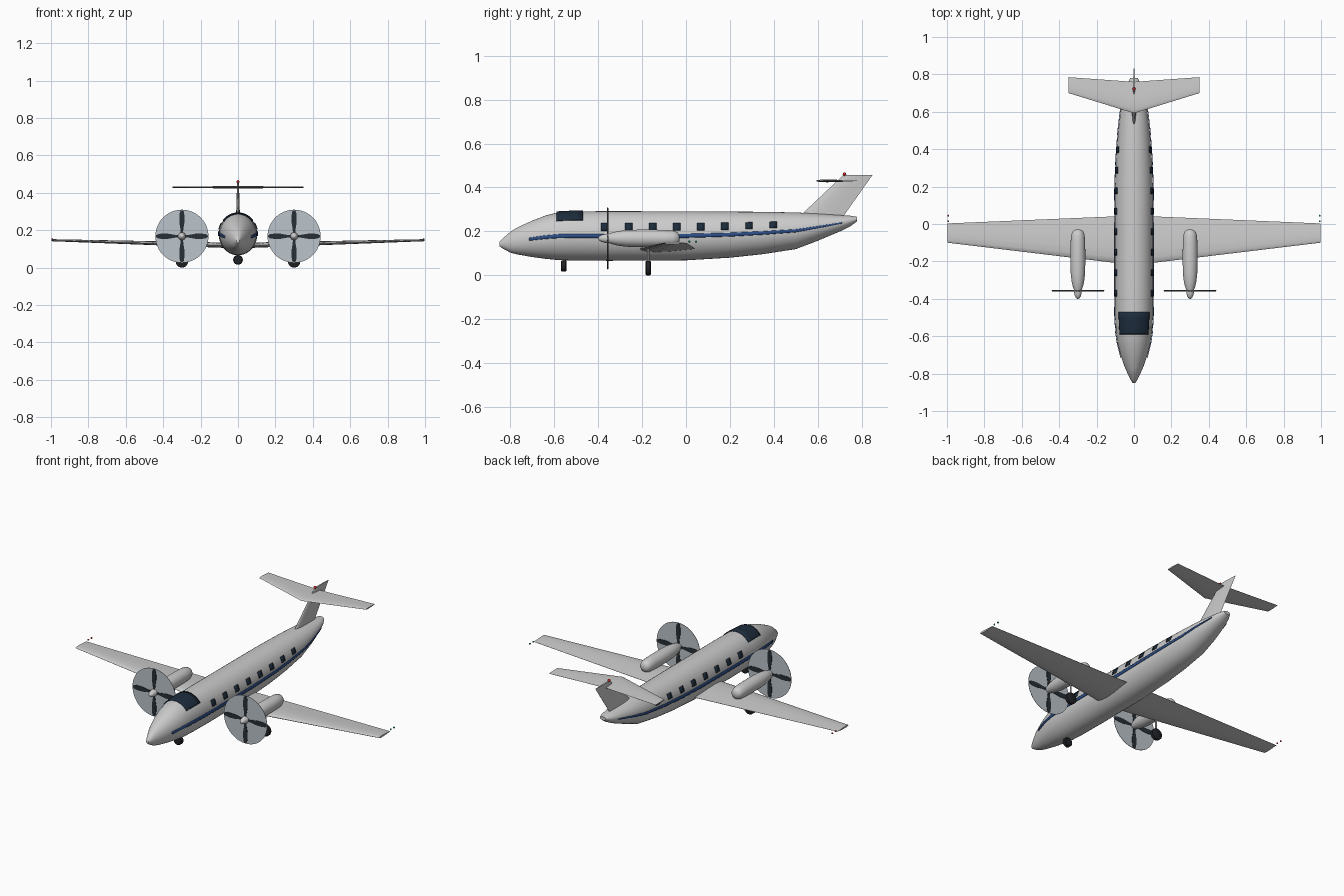
import bpy, bmesh, math
from mathutils import Vector
from math import sin, cos, pi, radians

if "Cube" in bpy.data.objects:
    bpy.data.objects.remove(bpy.data.objects["Cube"])

def mat(name, c):
    m = bpy.data.materials.new(name)
    m.diffuse_color = (*c, 1)
    m.use_nodes = True
    m.node_tree.nodes["Principled BSDF"].inputs["Base Color"].default_value = m.diffuse_color
    return m

GLASS = mat("dark_glass", (0.012, 0.025, 0.045))
BLUE = mat("blue_paint", (0.025, 0.075, 0.24))
RUBBER = mat("rubber", (0.015, 0.016, 0.02))
BLADE = mat("blade_grey", (0.02, 0.028, 0.035))
DISC = mat("disc_grey", (0.5, 0.55, 0.6))
RED = mat("red_lamp", (0.7, 0.02, 0.02))
GREEN = mat("green_lamp", (0.02, 0.4, 0.12))

def make(name, verts, faces, m=None, angle=35):
    me = bpy.data.meshes.new(name)
    me.from_pydata(verts, [], faces)
    bm = bmesh.new()
    bm.from_mesh(me)
    bmesh.ops.recalc_face_normals(bm, faces=bm.faces)
    bm.to_mesh(me)
    bm.free()
    ob = bpy.data.objects.new(name, me)
    bpy.context.collection.objects.link(ob)
    if m:
        me.materials.append(m)
    bpy.ops.object.select_all(action='DESELECT')
    ob.select_set(True)
    bpy.context.view_layer.objects.active = ob
    bpy.ops.object.shade_smooth_by_angle(angle=radians(angle))
    return ob

def loft(name, rings, m=None, angle=35):
    n = len(rings[0])
    verts = [v for r in rings for v in r]
    faces = [(i*n+j, i*n+(j+1) % n, (i+1)*n+(j+1) % n, (i+1)*n+j)
             for i in range(len(rings)-1) for j in range(n)]
    faces += [tuple(range(n)), tuple(range(len(verts)-n, len(verts)))]
    return make(name, verts, faces, m, angle)

def lathe_y(name, cx, cz, prof, m=None, n=24, angle=35):
    # body of revolution along y, profile = (y, radius)
    return loft(name, [[(cx+r*cos(2*pi*k/n), y, cz+r*sin(2*pi*k/n)) for k in range(n)]
                       for y, r in prof], m, angle)

def ball(name, loc, r, m):
    x, y, z = loc
    lathe_y(name, x, z, [(y-r*cos(pi*k/8), max(r*sin(pi*k/8), 1e-4)) for k in range(9)], m, 12, 60)

# fuselage stations: y, half width, bottom z, top z
ST = [(-0.85, 0.008, 0.133, 0.152), (-0.835, 0.017, 0.122, 0.168), (-0.80, 0.034, 0.103, 0.198),
      (-0.77, 0.048, 0.095, 0.217), (-0.70, 0.072, 0.083, 0.249), (-0.64, 0.087, 0.075, 0.272),
      (-0.58, 0.096, 0.069, 0.287), (-0.50, 0.101, 0.067, 0.291), (-0.35, 0.103, 0.066, 0.292),
      (0.0, 0.103, 0.068, 0.291), (0.20, 0.101, 0.080, 0.290), (0.35, 0.095, 0.096, 0.289),
      (0.50, 0.084, 0.119, 0.286), (0.60, 0.072, 0.157, 0.281), (0.70, 0.051, 0.199, 0.274),
      (0.75, 0.036, 0.224, 0.271), (0.78, 0.020, 0.246, 0.266)]

def hull(y, a, off=0.0):
    for p, q in zip(ST, ST[1:]):
        if y <= q[0]:
            break
    t = (y-p[0])/(q[0]-p[0])
    w, b, h = (p[k]+(q[k]-p[k])*t for k in (1, 2, 3))
    return ((w+off)*cos(a), y, (b+h)/2+((h-b)/2+off)*sin(a))

loft("fuselage", [[hull(s[0], 2*pi*k/40) for k in range(40)] for s in ST], angle=50)

def patch(name, y0, y1, a0, a1, m, ny=4, na=4, off=0.003):
    # thin panel that follows the fuselage skin
    ys = sorted({y0+(y1-y0)*i/ny for i in range(ny+1)} | {s[0] for s in ST if y0 < s[0] < y1})
    v = [hull(y, radians(a0+(a1-a0)*j/na), off) for y in ys for j in range(na+1)]
    n = na+1
    f = [(i*n+j, i*n+j+1, (i+1)*n+j+1, (i+1)*n+j) for i in range(len(ys)-1) for j in range(na)]
    ob = make(name, v, f, m, 50)
    sol = ob.modifiers.new("thickness", 'SOLIDIFY')
    sol.thickness = 0.003
    sol.offset = 0

patch("windshield", -0.59, -0.47, 39, 141, GLASS, 4, 20)
for side, mid in (("left", 0), ("right", 180)):
    s = 1 if mid == 0 else -1
    patch(side+"_stripe", -0.715, 0.71, mid-4.5*s, mid+4.5*s, BLUE, 24, 2)
    for i in range(8):
        y = -0.37+i*0.1095
        patch(f"{side}_window_{i+1}", y-0.017, y+0.017, mid+12*s, mid+30*s, GLASS, 1, 3)

# aerofoil outline: chord fraction, half thickness fraction
FOIL = [(0, 0), (0.03, 0.45), (0.12, 0.8), (0.3, 1), (0.55, 0.8), (0.8, 0.38), (1, 0.05)]
LOOP = FOIL + [(c, -t) for c, t in reversed(FOIL[1:])]

def surface(name, secs, vertical=False):
    # sections: span position, leading y, trailing y, centre height, thickness
    rings = []
    for p, le, te, h, th in secs:
        pts = [(le+(te-le)*c, t*th/2) for c, t in LOOP]
        rings.append([(t, y, p) if vertical else (p, y, h+t) for y, t in pts])
    return loft(name, rings, None, 30)

surface("main_wing", [(-0.997, -0.10, 0.003, 0.147, 0.011), (0, -0.22, 0.045, 0.118, 0.030),
                      (0.997, -0.10, 0.003, 0.147, 0.011)])
surface("tailplane", [(-0.35, 0.70, 0.785, 0.43, 0.007), (0, 0.592, 0.76, 0.43, 0.013),
                      (0.35, 0.70, 0.785, 0.43, 0.007)])
surface("tail_fin", [(0.25, 0.50, 0.705, 0, 0.022), (0.285, 0.535, 0.728, 0, 0.020),
                     (0.457, 0.717, 0.85, 0, 0.010)], True)
ball("tail_beacon", (0, 0.722, 0.46), 0.008, RED)

def wheel(name, x, y, z, r, top):
    # tyre plus thin strut
    lathe_y(name+"_wheel", x, z, [(y-0.012, r*0.85), (y-0.009, r), (y+0.009, r), (y+0.012, r*0.85)], RUBBER)
    n = 10
    loft(name+"_strut", [[(x+0.005*cos(2*pi*k/n), y+0.005*sin(2*pi*k/n), h) for k in range(n)]
                         for h in (z, top)])

wheel("nose", 0, -0.557, 0.042, 0.026, 0.10)

# half blade outline: radius, half width
BL = [(0.012, 0.006), (0.04, 0.008), (0.075, 0.014), (0.11, 0.014), (0.132, 0.010), (0.139, 0.004)]
for side, s in (("left", 1), ("right", -1)):
    x, z = 0.30*s, 0.168
    lathe_y(side+"_nacelle", x, z,
            [(-0.352, 0.021), (-0.335, 0.027), (-0.31, 0.033), (-0.27, 0.038), (-0.20, 0.040),
             (-0.10, 0.039), (-0.06, 0.036), (-0.04, 0.029), (-0.032, 0.019), (-0.029, 0.006)], angle=60)
    lathe_y(side+"_spinner", x, z, [(-0.40, 0.003), (-0.396, 0.010), (-0.385, 0.016),
                                    (-0.37, 0.020), (-0.35, 0.021)], angle=60)
    lathe_y(side+"_propeller_disc", x, z, [(-0.358, 0.142), (-0.356, 0.142)], DISC, 48)
    out = BL + [(r, -w) for r, w in reversed(BL)]
    for i in range(4):
        c, d = round(cos(i*pi/2)), round(sin(i*pi/2))
        loft(f"{side}_blade_{i+1}", [[(x+r*c-w*d, y, z+r*d+w*c) for r, w in out]
                                     for y in (-0.360, -0.354)], BLADE)
    wheel(side+"_main", x, -0.172, 0.033, 0.033, 0.14)
    # wingtip lamps
    ball(side+"_tip_lamp", (0.993*s, 0.015, 0.153), 0.005, GREEN if s > 0 else RED)
    ball(side+"_rear_tip_lamp", (0.993*s, 0.045, 0.153), 0.005, GREEN if s > 0 else RED)
